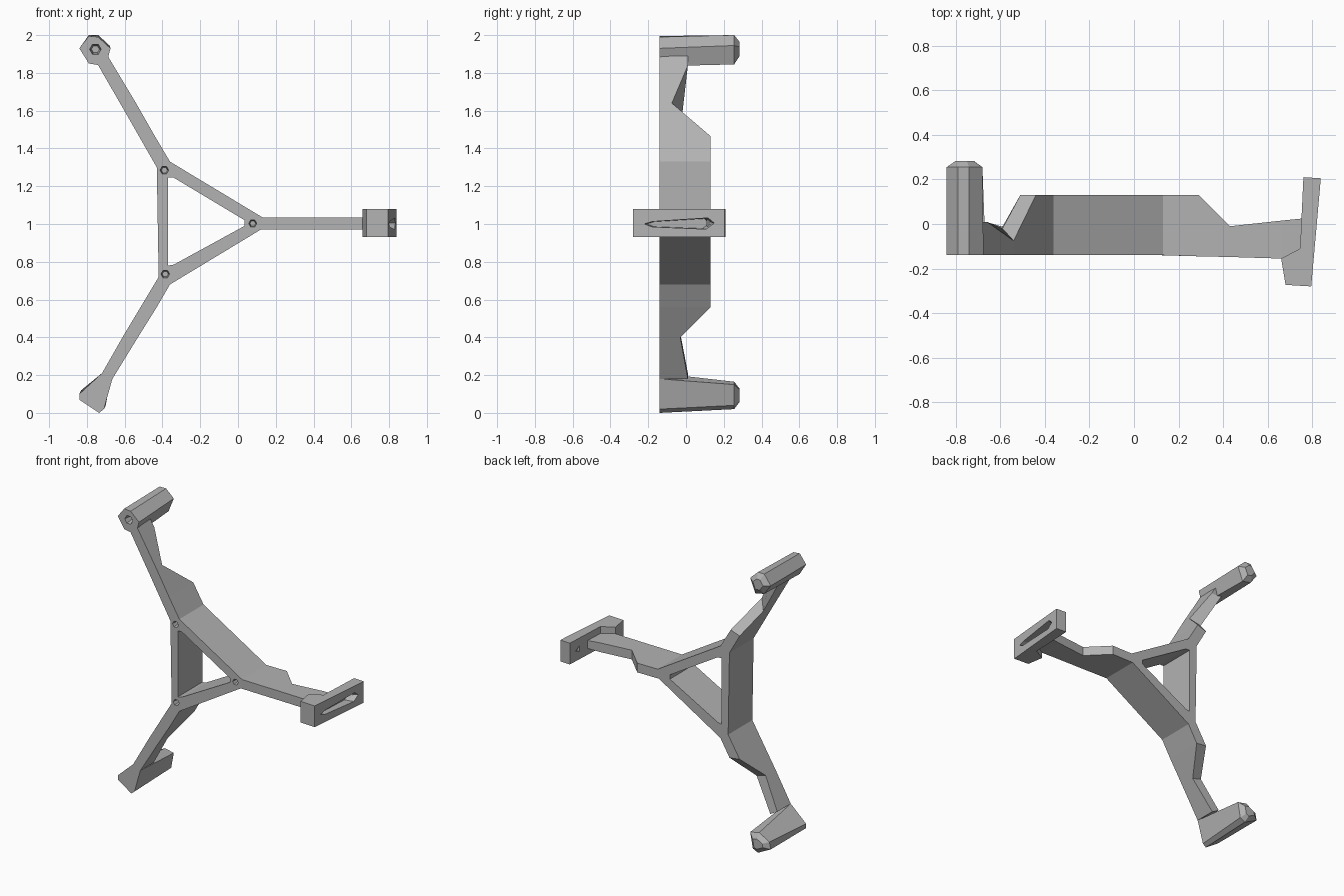
import bpy, bmesh
from math import cos, sin, pi
from mathutils import Vector

if "Cube" in bpy.data.objects:
    bpy.data.objects.remove(bpy.data.objects["Cube"])

grey = bpy.data.materials.new("plain grey")
grey.use_nodes = True
grey.diffuse_color = (0.45, 0.45, 0.45, 1)
grey.node_tree.nodes["Principled BSDF"].inputs["Base Color"].default_value = (0.45, 0.45, 0.45, 1)


def finish(name, bm):
    bmesh.ops.recalc_face_normals(bm, faces=bm.faces)
    mesh = bpy.data.meshes.new(name)
    bm.to_mesh(mesh)
    bm.free()
    mesh.materials.append(grey)
    obj = bpy.data.objects.new(name, mesh)
    bpy.context.collection.objects.link(obj)
    return obj


def loft(name, loops):
    """Skin a row of equal closed loops and cap both ends."""
    bm = bmesh.new()
    rings = [[bm.verts.new(p) for p in loop] for loop in loops]
    n = len(rings[0])
    for a, b in zip(rings, rings[1:]):
        for i in range(n):
            j = (i + 1) % n
            bm.faces.new((a[i], a[j], b[j], b[i]))
    bm.faces.new(rings[0])
    bm.faces.new(rings[-1])
    return finish(name, bm)


def at_y(points, y):
    return [(x, y, z) for x, z in points]


def shrink(points, factor):
    c = sum((Vector(p) for p in points), Vector((0, 0))) / len(points)
    return [tuple(c + (Vector(p) - c) * factor) for p in points]


def hexagon(x, z, r, turn=0):
    return [(x + r * cos(turn + i * pi / 3), z + r * sin(turn + i * pi / 3)) for i in range(6)]


def carve(obj, cutters):
    """Cut recesses and keep the resulting mesh."""
    for c in cutters:
        c.hide_render = True
        m = obj.modifiers.new("recess", 'BOOLEAN')
        m.operation = 'DIFFERENCE'
        m.solver = 'EXACT'
        m.object = c
    bpy.context.view_layer.update()
    graph = bpy.context.evaluated_depsgraph_get()
    mesh = bpy.data.meshes.new_from_object(obj.evaluated_get(graph))
    obj.modifiers.clear()
    obj.data = mesh
    for c in cutters:
        bpy.data.objects.remove(c)


def pocket(x, z, r, depth):
    """Tapered cutter entering from the front."""
    return loft("pocket_cutter", [at_y(hexagon(x, z, r * 1.15), -0.2),
                                  at_y(hexagon(x, z, r * 0.6), -0.14 + depth)])


# Triangular frame with an open middle
FRONT, BACK = -0.14, 0.13
outer = [(0.13, 1.035), (-0.36, 1.33), (-0.43, 1.30), (-0.42, 0.72), (-0.36, 0.68), (0.12, 0.97)]
inner = [(0.035, 1.02), (-0.34, 1.245), (-0.37, 1.245), (-0.37, 0.78), (-0.34, 0.785), (0.035, 0.99)]
frame = loft("frame", [at_y(outer, FRONT), at_y(outer, BACK)])
opening = loft("opening_cutter", [at_y(inner, -0.5), at_y(inner, 0.5)])
carve(frame, [opening, pocket(0.078, 1.003, 0.025, 0.05),
              pocket(-0.39, 1.285, 0.027, 0.05), pocket(-0.385, 0.735, 0.027, 0.05)])


# Arms: each station gives both edges and the front and back depth there
def arm(name, stations):
    loops = []
    for (ax, az), (bx, bz), front, back_a, back_b in stations:
        loops.append([(ax, front, az), (bx, front, bz), (bx, back_b, bz), (ax, back_a, az)])
    return loft(name, loops)


arm("left_arm", [
    ((0.13, 1.035), (0.12, 0.97), FRONT, BACK, BACK),
    ((0.29, 1.035), (0.29, 0.97), -0.145, BACK, BACK),
    ((0.43, 1.035), (0.43, 0.97), -0.148, -0.01, -0.01),
    ((0.66, 1.035), (0.66, 0.97), -0.155, 0.015, 0.015),
    ((0.76, 1.03), (0.76, 0.975), -0.11, 0.025, 0.025)])
arm("upper_arm", [
    ((-0.36, 1.33), (-0.43, 1.30), FRONT, BACK, BACK),
    ((-0.44, 1.465), (-0.51, 1.44), FRONT, BACK, BACK),
    ((-0.54, 1.64), (-0.59, 1.58), FRONT, -0.075, -0.02),
    ((-0.66, 1.84), (-0.74, 1.84), FRONT, 0.01, 0.01),
    ((-0.69, 1.89), (-0.77, 1.89), FRONT, 0.01, 0.01)])
arm("lower_arm", [
    ((-0.36, 0.68), (-0.42, 0.72), FRONT, BACK, BACK),
    ((-0.43, 0.56), (-0.51, 0.57), FRONT, BACK, BACK),
    ((-0.53, 0.40), (-0.60, 0.42), FRONT, -0.03, -0.03),
    ((-0.665, 0.18), (-0.72, 0.21), FRONT, 0.01, 0.01)])


# End pegs: prisms running backwards to a low blunt tip
def peg(name, front_loop, back_loop):
    return loft(name, [at_y(front_loop, FRONT), at_y(back_loop, 0.255),
                       at_y(shrink(back_loop, 0.5), 0.283)])


upper_peg = peg("upper_peg",
    [(-0.84, 1.93), (-0.79, 1.995), (-0.74, 1.99), (-0.675, 1.93), (-0.70, 1.835), (-0.79, 1.85)],
    [(-0.84, 1.93), (-0.79, 2.0), (-0.74, 2.0), (-0.68, 1.945), (-0.72, 1.845), (-0.79, 1.86)])
carve(upper_peg, [pocket(-0.755, 1.925, 0.035, 0.06)])
peg("lower_peg",
    [(-0.72, 0.21), (-0.84, 0.10), (-0.84, 0.07), (-0.735, 0.0), (-0.71, 0.02), (-0.665, 0.18)],
    [(-0.75, 0.165), (-0.83, 0.12), (-0.84, 0.07), (-0.74, 0.02), (-0.70, 0.04), (-0.68, 0.15)])

# Slotted end block on the left arm
side = [(0.76, 0.21), (0.838, 0.205), (0.795, -0.28), (0.68, -0.273), (0.66, -0.155), (0.745, -0.11)]
block = loft("end_block", [[(x, y, z) for x, y in side] for z in (0.93, 1.08)])
slot = [(-0.25, 1.0), (-0.2, 0.982), (0.12, 0.97), (0.165, 1.005), (0.13, 1.035), (-0.2, 1.015)]
slot_cutter = loft("slot_cutter", [[(0.87, y, z) for y, z in slot],
                                   [(0.77, y, z) for y, z in shrink(slot, 0.8)]])
hole = [(0.11, 0.985), (0.15, 1.0), (0.11, 1.025)]
hole_cutter = loft("hole_cutter", [[(x, y, z) for y, z in hole] for x in (0.7, 0.8)])
carve(block, [slot_cutter, hole_cutter])
